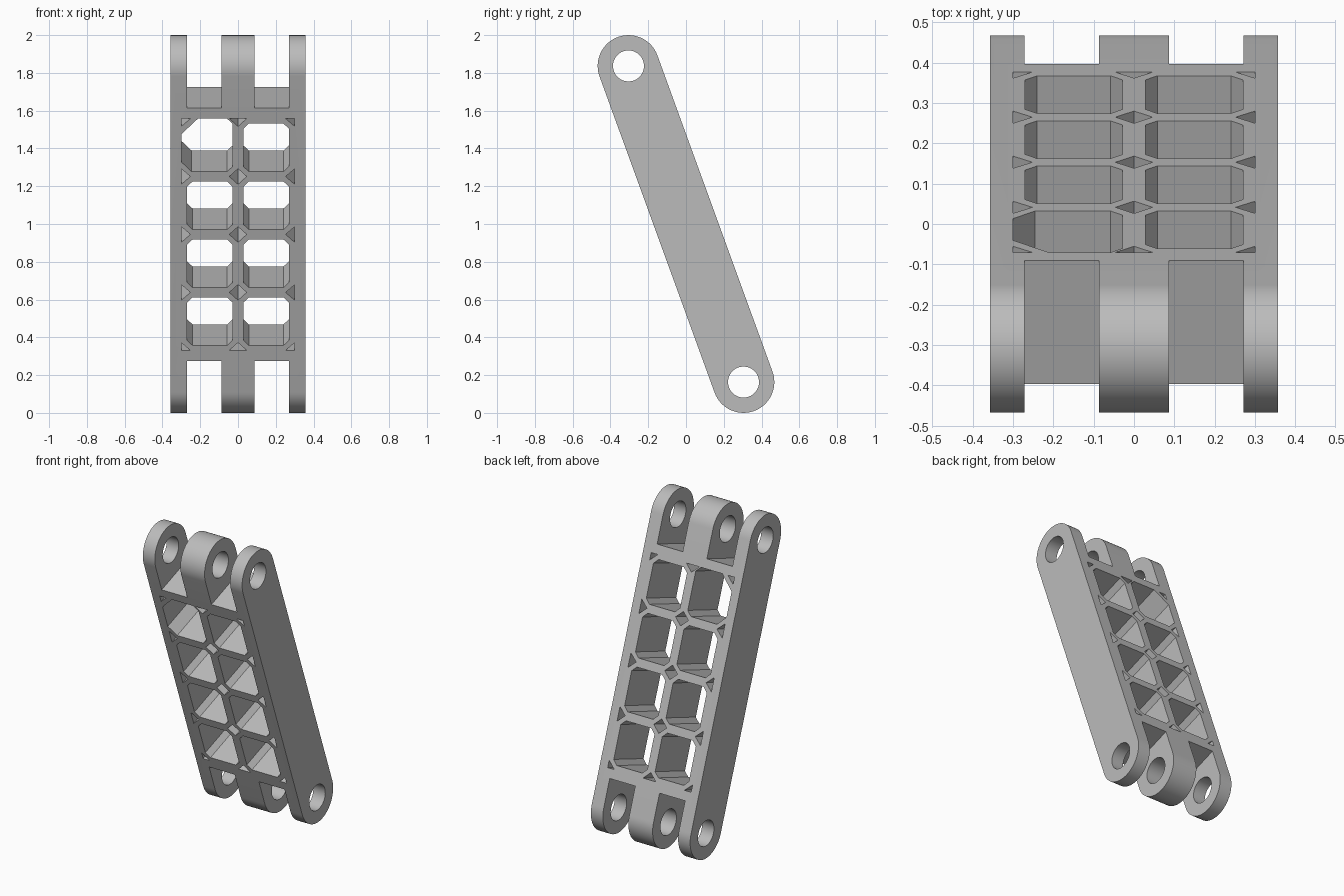
import bpy, bmesh, math
from mathutils import Matrix, Vector

cube = bpy.data.objects.get("Cube")
if cube:
    bpy.data.objects.remove(cube, do_unlink=True)

R = 0.163          # end radius, half the thickness
HALF = 0.8905      # centre to pin axis
BORE = 0.082
WIDTH = 0.357      # half width
RIB = 0.087        # half width of the centre lug
CHEEK = 0.271      # inner side of the outer lugs
FORK = 0.712       # depth of the fork slots
PITCH = 0.3265     # row spacing of the lattice
TILT = math.radians(20)

grey = bpy.data.materials.new("light grey")
grey.use_nodes = True
color = (0.5, 0.5, 0.5, 1)
grey.diffuse_color = color
grey.node_tree.nodes["Principled BSDF"].inputs["Base Color"].default_value = color


def prism(bm, points, direction):
    """Close a planar outline and extrude it along direction."""
    face = bm.faces.new([bm.verts.new(p) for p in points])
    new = bmesh.ops.extrude_face_region(bm, geom=[face])["geom"]
    moved = [v for v in new if isinstance(v, bmesh.types.BMVert)]
    bmesh.ops.translate(bm, verts=moved, vec=direction)


def make(name, bm):
    bmesh.ops.recalc_face_normals(bm, faces=bm.faces)
    mesh = bpy.data.meshes.new(name)
    bm.to_mesh(mesh)
    bm.free()
    mesh.materials.append(grey)
    obj = bpy.data.objects.new(name, mesh)
    bpy.context.collection.objects.link(obj)
    return obj


def arc(x, cz, radius, start, sweep, steps):
    angles = [start + sweep * i / steps for i in range(steps + 1)]
    return [(x, radius * math.cos(a), cz + radius * math.sin(a)) for a in angles]


def through(bm, outline):
    """Cut an (x, height) outline through the thickness."""
    prism(bm, [(x, -0.3, z) for x, z in outline], Vector((0, 0.6, 0)))


def octagon(x0, x1, z0, z1, bl=0.03, tl=0.03):
    c = 0.03
    return [(x0 + bl, z0), (x1 - c, z0), (x1, z0 + c), (x1, z1 - c),
            (x1 - c, z1), (x0 + tl, z1), (x0, z1 - tl), (x0, z0 + bl)]


# Round-ended link body
bm = bmesh.new()
side = arc(-WIDTH, HALF, R, 0, math.pi, 40) + arc(-WIDTH, -HALF, R, math.pi, math.pi, 40)
prism(bm, side, Vector((2 * WIDTH, 0, 0)))
link = make("link_body", bm)

# Fork slots at both ends
bm = bmesh.new()
for sx in (-1, 1):
    for sz in (-1, 1):
        through(bm, [(sx * RIB, sz * FORK), (sx * CHEEK, sz * FORK),
                     (sx * CHEEK, sz * 1.3), (sx * RIB, sz * 1.3)])
slots = make("slot_cutter", bm)

# Pin bores
bm = bmesh.new()
for sz in (-1, 1):
    ring = arc(-0.5, sz * HALF, BORE, 0, math.tau, 48)[:-1]
    prism(bm, ring, Vector((1, 0, 0)))
bores = make("bore_cutter", bm)

# Lattice windows, the upper one on the right side being larger
bm = bmesh.new()
for row in range(4):
    z = (row - 1.5) * PITCH
    for x0, x1 in ((-0.27, -0.028), (0.028, 0.27)):
        if row == 3 and x0 < 0:
            through(bm, octagon(-0.3, x1, z - 0.136, 2 * PITCH, 0.055, 0.088))
        else:
            through(bm, octagon(x0, x1, z - 0.136, z + 0.136))

# Small diamond and triangle openings at the lattice nodes
for node in range(-2, 3):
    z = node * PITCH
    low = 0 if node == -2 else -0.044
    high = 0 if node == 2 else 0.044
    diamond = [(-0.046, z), (0, z + low), (0.046, z), (0, z + high)]
    through(bm, [p for i, p in enumerate(diamond) if i % 2 == 0 or p[1] != z])
    for s in (-1, 1):
        through(bm, [(s * 0.3, z + low), (s * 0.252, z), (s * 0.3, z + high)])
windows = make("window_cutter", bm)

# Apply the cuts
for cutter in (slots, bores, windows):
    mod = link.modifiers.new(cutter.name, "BOOLEAN")
    mod.operation = "DIFFERENCE"
    mod.solver = "EXACT"
    mod.object = cutter
bpy.context.view_layer.update()
graph = bpy.context.evaluated_depsgraph_get()
result = bpy.data.meshes.new_from_object(link.evaluated_get(graph))
link.modifiers.clear()
link.data = result
for cutter in (slots, bores, windows):
    bpy.data.objects.remove(cutter, do_unlink=True)

# Lean the link forward and stand it on the ground
link.data.transform(Matrix.Translation((0, 0, 1)) @ Matrix.Rotation(TILT, 4, "X"))
link.data.materials.clear()
link.data.materials.append(grey)
bpy.ops.object.select_all(action="DESELECT")
link.select_set(True)
bpy.context.view_layer.objects.active = link
bpy.ops.object.shade_smooth_by_angle(angle=math.radians(25))
